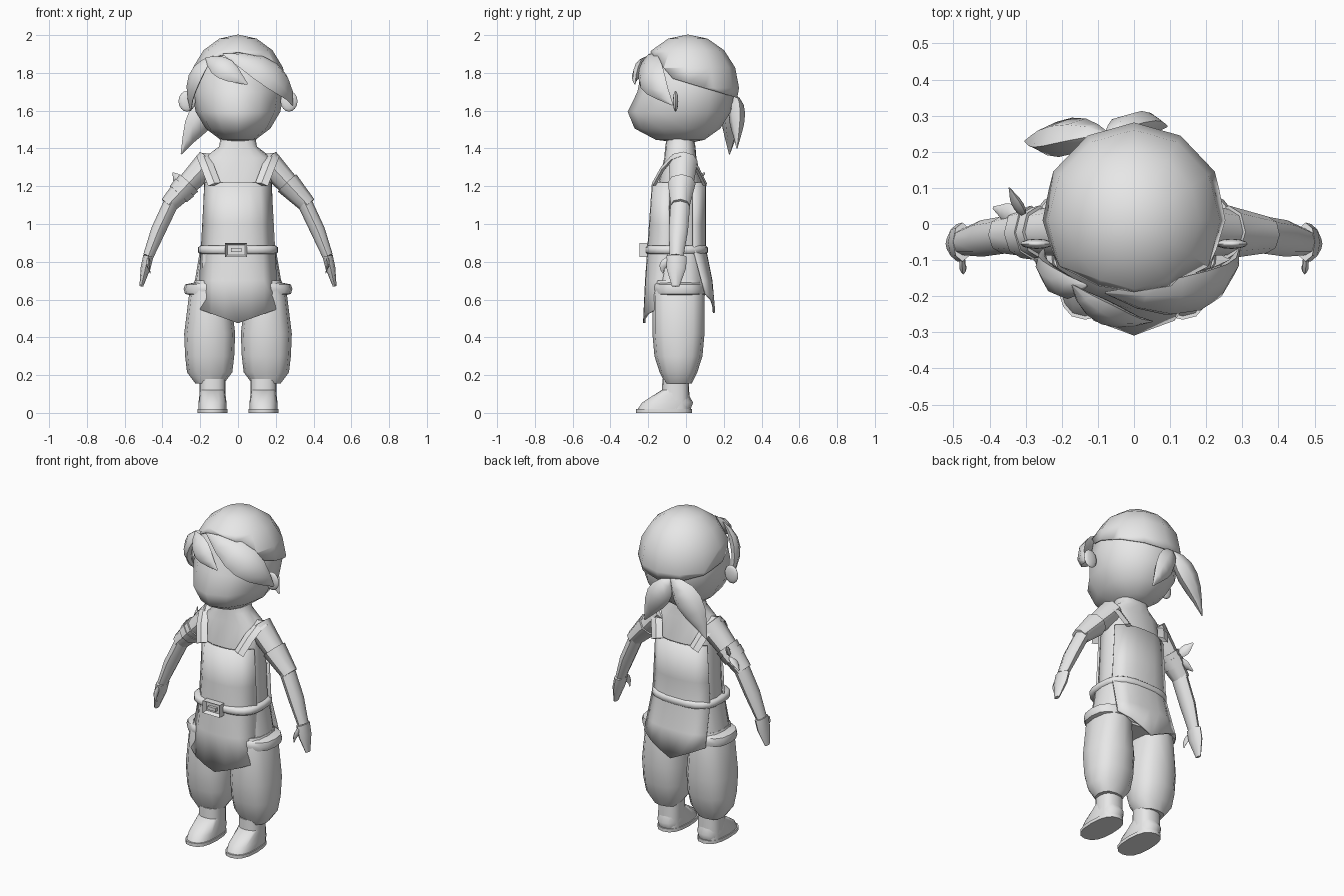
import bpy, bmesh, math
from mathutils import Vector

if "Cube" in bpy.data.objects:
    bpy.data.objects.remove(bpy.data.objects["Cube"])

GREY = (0.8, 0.8, 0.8, 1)
grey = bpy.data.materials.new("plain grey")
grey.use_nodes = True
grey.diffuse_color = GREY
grey.node_tree.nodes["Principled BSDF"].inputs["Base Color"].default_value = GREY


def finish(name, bm, mirror=1, angle=45, thickness=0):
    for vert in bm.verts:
        vert.co.x *= mirror
    bmesh.ops.recalc_face_normals(bm, faces=bm.faces)
    mesh = bpy.data.meshes.new(name)
    bm.to_mesh(mesh)
    bm.free()
    mesh.materials.append(grey)
    mesh.shade_smooth()
    mesh.set_sharp_from_angle(angle=math.radians(angle))
    obj = bpy.data.objects.new(name, mesh)
    bpy.context.collection.objects.link(obj)
    if thickness:
        solid = obj.modifiers.new("thickness", "SOLIDIFY")
        solid.thickness = thickness
        solid.offset = 0


def skin(rings):
    """Bridge rings of points and close both ends."""
    bm = bmesh.new()
    rows = [[bm.verts.new(point) for point in ring] for ring in rings]
    for low, high in zip(rows, rows[1:]):
        for i in range(len(low)):
            bm.faces.new((low[i - 1], low[i], high[i], high[i - 1]))
    bm.faces.new(rows[0])
    bm.faces.new(rows[-1])
    return bm


def ball(centre, radii):
    bm = bmesh.new()
    bmesh.ops.create_uvsphere(bm, u_segments=12, v_segments=8, radius=1)
    for vert in bm.verts:
        vert.co = Vector(c + r * v for c, r, v in zip(centre, radii, vert.co))
    return bm


def stack(rings, x=0, y=0, sides=16, square=.8):
    """Level rings of height, half width and half depth, squared off a little."""
    def bend(value):
        return math.copysign(abs(value) ** square, value)
    angles = [math.tau * i / sides for i in range(sides)]
    return skin([[(x + width * bend(math.cos(a)), y + depth * bend(math.sin(a)), z)
                  for a in angles] for z, width, depth in rings])


def sweep(points, widths, depths, facing, sides=8):
    """Oval rings across a path; facing gives the depth direction at a point."""
    rings = []
    for k, (point, width, depth) in enumerate(zip(points, widths, depths)):
        along = (points[min(k + 1, len(points) - 1)] - points[max(k - 1, 0)]).normalized()
        out = facing(point)
        out = (out - along * out.dot(along)).normalized()
        across = along.cross(out)
        angles = [math.tau * i / sides for i in range(sides)]
        rings.append([point + across * width * math.cos(a) + out * depth * math.sin(a)
                      for a in angles])
    return skin(rings)


def arc(start, middle, end, steps=6):
    """Parabola through three points."""
    a, m, b = Vector(start), Vector(middle), Vector(end)
    times = [i / steps for i in range(steps + 1)]
    return [a * (1 - t) * (1 - 2 * t) + m * 4 * t * (1 - t) + b * t * (2 * t - 1) for t in times]


def away_from(x, y, z):
    return lambda point: point - Vector((x, y, z))


def leaf(name, path, width, facing, mirror=1, plump=.45):
    """Pointed lock, widest near the middle."""
    points = arc(*path)
    widths = [max(.004, width * math.sin(math.pi * (i / (len(points) - 1)) ** .9))
              for i in range(len(points))]
    finish(name, sweep(points, widths, [w * plump for w in widths], facing, 6), mirror, 60)


def tube(name, points, widths, mirror, flat=1.1):
    finish(name, sweep(points, widths, [w * flat for w in widths],
                       lambda point: Vector((0, 1, 0))), mirror)


# Head: the lower front is drawn out to a pointed face
head = ball((0, 0, 1.7), (.243, .257, .275))
for vert in head.verts:
    depth = 1.7 - vert.co.z
    if depth > .01 and vert.co.y < 0:
        vert.co.y *= 1.07 + 2.2 * depth
finish("head", head, angle=80)

# Headscarf trimmed by a steep front plane and a sloping back plane
scarf = ball((0, .01, 1.72), (.255, .268, .28))
for slope in (1.2, .3):
    bmesh.ops.bisect_plane(scarf, geom=scarf.verts[:] + scarf.edges[:] + scarf.faces[:],
                           plane_co=(0, -.07, 1.77), plane_no=(0, slope, 1), clear_inner=True)
finish("headscarf", scarf, angle=80, thickness=.006)

# Hair locks and scarf tails
around_head = away_from(0, 0, 1.7)
leaf("fringe_left", ((-.08, -.19, 1.9), (.18, -.185, 1.785), (.29, -.07, 1.63)), .09, around_head)
leaf("fringe_middle", ((-.17, -.17, 1.88), (-.07, -.25, 1.82), (.05, -.27, 1.74)), .06, around_head)
leaf("fringe_right", ((-.13, -.17, 1.89), (-.23, -.15, 1.77), (-.25, -.07, 1.6)), .06, around_head)
knot = (-.07, .25, 1.69)
leaf("scarf_tail_right", (knot, (-.19, .24, 1.57), (-.3, .23, 1.37)), .08, around_head, plump=.65)
leaf("scarf_tail_left", (knot, (0, .27, 1.57), (.09, .27, 1.4)), .07, around_head, plump=.6)

# Torso, neck and tunic skirt with a rolled hem
finish("torso", stack([(.6, .19, .12), (.9, .19, .13), (1.2, .18, .12), (1.35, .18, .085),
                       (1.41, .1, .08), (1.47, .09, .07)], y=-.03))
finish("tunic_skirt", stack([(.87, .2, .13), (.69, .23, .14), (.68, .28, .145), (.655, .288, .148),
                             (.63, .28, .145), (.61, .2, .12)], y=-.035, sides=20, square=.7))


# Apron panels: straight flare down to a pointed hem
def panel(name, hem, point, middle_y, side_y):
    bm = bmesh.new()
    grid = []
    for z in (1.22, 1, .87, .7, hem):
        row = []
        for i in range(-3, 4):
            f = abs(i) / 3
            drop = point * (1 - f) if z == hem else 0
            y = middle_y(z) + (side_y(z) - middle_y(z)) * f ** 3
            row.append(bm.verts.new((i / 3 * (.24 - .055 * z), y, z - drop)))
        grid.append(row)
    for high, low in zip(grid, grid[1:]):
        for i in range(len(low) - 1):
            bm.faces.new((high[i], high[i + 1], low[i + 1], low[i]))
    finish(name, bm, thickness=.012)


def flare(z):
    return max(0, .87 - z)


panel("apron_front", .55, .075, lambda z: .07 * z - .26, lambda z: -.09 - .2 * flare(z))
panel("apron_back", .63, .1, lambda z: .1 + .2 * flare(z), lambda z: .04 + .27 * flare(z))

# Belt with a framed buckle
finish("belt", stack([(.84, .2, .155), (.85, .213, .167), (.875, .213, .167), (.885, .2, .155)],
                     y=-.05, sides=24, square=.7), angle=60)


def box(bm, centre, size):
    for vert in bmesh.ops.create_cube(bm, size=1)["verts"]:
        vert.co = Vector(c + v * s for c, v, s in zip(centre, vert.co, size))


buckle = bmesh.new()
box(buckle, (-.01, -.225, .863), (.115, .04, .075))
front = min(buckle.faces, key=lambda face: face.calc_center_median().y)
bmesh.ops.inset_region(buckle, faces=[front], thickness=.016)
for vert in front.verts:
    vert.co.y += .02
box(buckle, (-.01, -.232, .863), (.055, .02, .02))
finish("buckle", buckle, angle=30)

# Paired parts, mirrored from the left
shoulder, elbow = Vector((.15, -.015, 1.335)), Vector((.37, -.03, 1.1))
wrist, fingertip = Vector((.475, -.05, .83)), Vector((.512, -.055, .67))
cuff = shoulder.lerp(elbow, .5)
for side, s in (("left_", 1), ("right_", -1)):
    finish(side + "ear", ball((.27, -.055, 1.65), (.045, .014, .055)), s)
    strap = arc((.125, -.17, 1.21), (.185, -.03, 1.365), (.125, .1, 1.21))
    finish(side + "strap", sweep(strap, [.035] * 7, [.012] * 7, away_from(.15, -.03, 1.2), 4), s, 30)
    tube(side + "sleeve", [shoulder, cuff], [.07, .058], s)
    tube(side + "lower_sleeve", [cuff, elbow], [.067, .046], s)
    tube(side + "forearm", [elbow.lerp(cuff, .2), elbow.lerp(wrist, .5), wrist],
         [.04, .039, .028], s, 1.3)
    tube(side + "hand", [wrist, wrist.lerp(fingertip, .4), fingertip], [.027, .026, .01], s, 2)
    leaf(side + "thumb", (wrist, (.475, -.115, .79), (.465, -.12, .74)), .022,
         lambda point: Vector((1, 0, 0)), s)
    finish(side + "trouser_leg", stack([(.155, .075, .07), (.215, .12, .1), (.3, .13, .127),
                                        (.42, .135, .138), (.62, .11, .138), (.7, .08, .12)],
                                       .15, -.04, 12), s)
    finish(side + "boot_shaft", stack([(.02, .07, .075), (.18, .07, .07)], .135, -.055), s)
    toe = stack([(.02, .074, .14), (.055, .074, .135), (.12, .066, .065)], .135, -.115)
    for vert in toe.verts:
        vert.co.y += (vert.co.z - .02) / 2
    finish(side + "boot_toe", toe, s, 60)
    finish(side + "sole", stack([(0, .08, .148), (.02, .08, .148)], .135, -.117), s)

# Armband with knotted ends on the right arm
tube("armband", [cuff.lerp(elbow, .2), cuff.lerp(elbow, .5)], [.068, .062], -1)
for name, tip in (("upper", (.345, .1, 1.27)), ("lower", (.39, .045, 1.13))):
    start, end = Vector((.3, .01, 1.2)), Vector(tip)
    leaf("armband_end_" + name, (start, start.lerp(end, .5), end), .03, away_from(0, 0, 1), -1)
